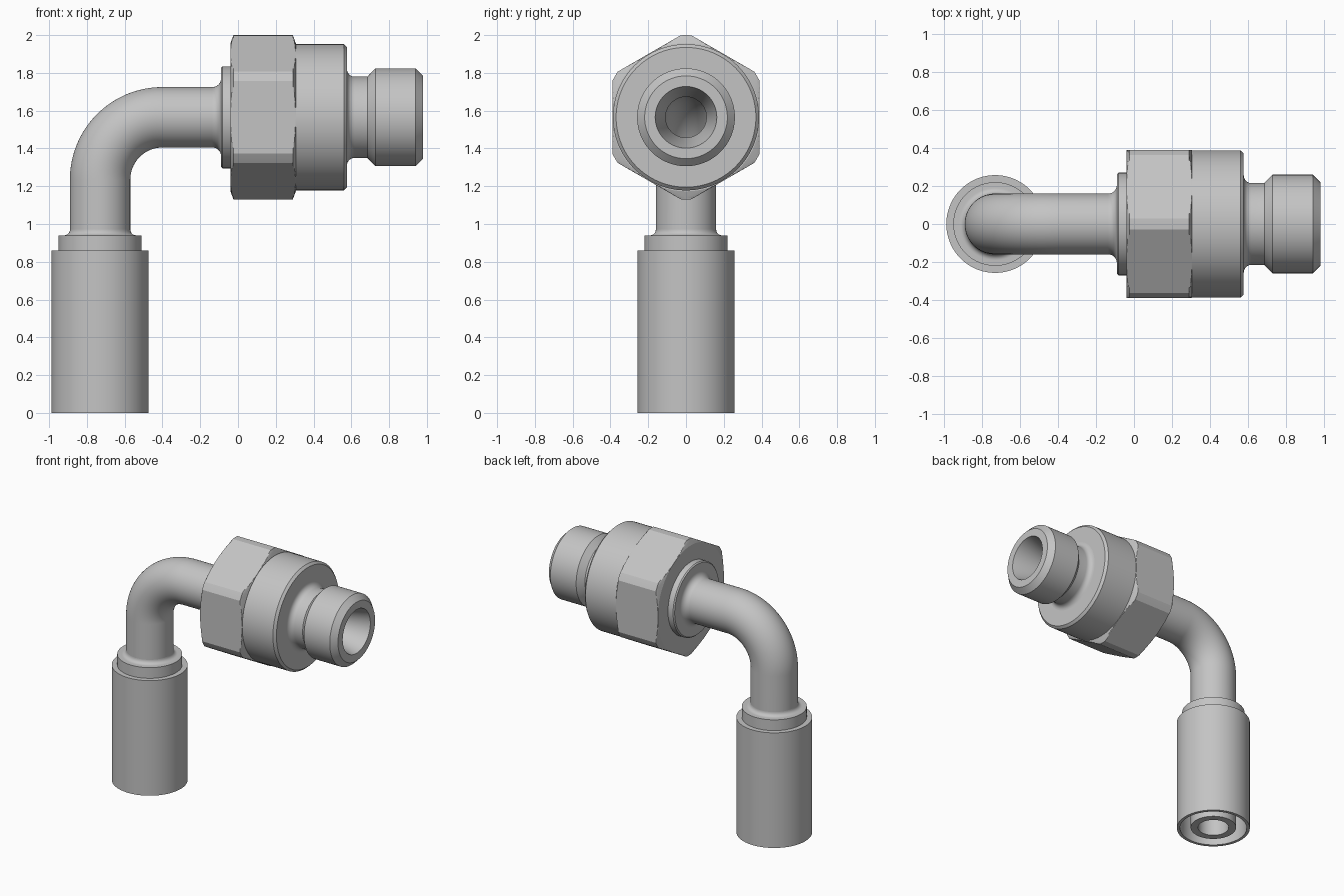
import bpy, bmesh, math
from mathutils import Vector

if "Cube" in bpy.data.objects:
    bpy.data.objects.remove(bpy.data.objects["Cube"])

SEG = 96
AXIS_Z = 1.565      # height of the horizontal axis
PIPE_X = -0.73      # position of the vertical axis
PIPE_R, BORE_R = 0.16, 0.108
BEND_R = 0.33

steel = bpy.data.materials.new("grey steel")
steel.use_nodes = True
GREY = (0.55, 0.55, 0.55, 1)
steel.diffuse_color = GREY
bsdf = steel.node_tree.nodes["Principled BSDF"]
bsdf.inputs["Base Color"].default_value = GREY
bsdf.inputs["Roughness"].default_value = 0.5


def finish(name, bm, angle=20):
    bmesh.ops.recalc_face_normals(bm, faces=bm.faces)
    mesh = bpy.data.meshes.new(name)
    bm.to_mesh(mesh)
    bm.free()
    mesh.materials.append(steel)
    ob = bpy.data.objects.new(name, mesh)
    bpy.context.collection.objects.link(ob)
    bpy.ops.object.select_all(action='DESELECT')
    ob.select_set(True)
    bpy.context.view_layer.objects.active = ob
    bpy.ops.object.shade_smooth_by_angle(angle=math.radians(angle))
    return ob


def bridge(bm, rings):
    """Join a closed loop of rings with quads."""
    for a, b in zip(rings, rings[1:] + rings[:1]):
        for i in range(len(a)):
            j = (i + 1) % len(a)
            bm.faces.new((a[i], a[j], b[j], b[i]))


def along_x(t, r, a):
    return Vector((t, r * math.sin(a), AXIS_Z + r * math.cos(a)))


def along_z(t, r, a):
    return Vector((PIPE_X + r * math.cos(a), r * math.sin(a), t))


def lathe(name, profile, place, limit=None):
    """Turn a closed (position, radius) profile; limit caps radius by angle."""
    bm = bmesh.new()
    rings = []
    for t, r in profile:
        ring = []
        for i in range(SEG):
            a = math.tau * i / SEG
            ring.append(bm.verts.new(place(t, min(r, limit(a)) if limit else r, a)))
        rings.append(ring)
    bridge(bm, rings)
    return finish(name, bm)


def fillet(t, r, size, dt, steps=7):
    """Concave quarter arc from the shaft (radius r) out to a shoulder at t."""
    pts = []
    for i in range(steps + 1):
        a = math.pi / 2 * i / steps
        pts.append((t + dt * size * (1 - math.sin(a)), r + size * (1 - math.cos(a))))
    return pts


# Bent pipe: outer wall up, bore back down
path = [(Vector((PIPE_X, 0, 0.005)), 0.0), (Vector((PIPE_X, 0, AXIS_Z - BEND_R)), 0.0)]
for i in range(1, 33):
    a = math.pi / 2 * i / 32
    path.append((Vector((PIPE_X + BEND_R * (1 - math.cos(a)), 0,
                         AXIS_Z - BEND_R + BEND_R * math.sin(a))), a))
path.append((Vector((0.1, 0, AXIS_Z)), math.pi / 2))
bm = bmesh.new()
rings = []
for r, stations in ((PIPE_R, path), (BORE_R, path[::-1])):
    for centre, a in stations:
        side = Vector((math.cos(a), 0, -math.sin(a)))
        rings.append([bm.verts.new(centre + r * (side * math.cos(u) + Vector((0, math.sin(u), 0))))
                      for u in (math.tau * k / SEG for k in range(SEG))])
bridge(bm, rings)
finish("bent_pipe", bm)

# Crimp sleeve, hollow from below, with a stepped collar
lathe("crimp_sleeve",
      [(0, 0.235), (0, 0.257), (0.86, 0.257), (0.86, 0.22), (0.94, 0.22)]
      + fillet(0.94, PIPE_R, 0.03, 1)[::-1]
      + [(0.97, 0.15), (0.7, 0.15), (0.7, 0.235)], along_z)

# Flange behind the nut, blended into the pipe
lathe("rear_flange",
      [(-0.135, 0.15)] + fillet(-0.09, PIPE_R, 0.045, -1)
      + [(-0.09, 0.262), (-0.082, 0.27), (-0.02, 0.27), (-0.02, 0.15)], along_x)

# Hexagonal nut: corners turned down and chamfered at both ends
FLAT, CORNER = 0.39, 0.435


def hexagon(a):
    return FLAT / math.cos(a % (math.pi / 3) - math.pi / 6)


chamfer = [(0.016 * k / 5, 0.392 + (CORNER - 0.392) * k / 5) for k in range(6)]
lathe("hex_nut",
      [(-0.04, 0.15)] + [(-0.04 + d, r) for d, r in chamfer]
      + [(0.306 - d, r) for d, r in chamfer[::-1]] + [(0.306, 0.15)], along_x, hexagon)

# Round body in front of the nut
lathe("round_body",
      [(0.29, 0.12), (0.29, 0.387), (0.56, 0.387), (0.577, 0.37), (0.577, 0.12)], along_x)

# Threaded end with relief neck and conical seat
lathe("nozzle",
      [(0.09, BORE_R), (0.09, 0.14), (0.57, 0.14), (0.57, 0.255)]
      + fillet(0.577, 0.215, 0.04, 1)[::-1]
      + [(0.685, 0.215), (0.727, 0.259), (0.94, 0.259), (0.98, 0.219),
         (0.98, 0.163), (0.76, BORE_R)], along_x)
